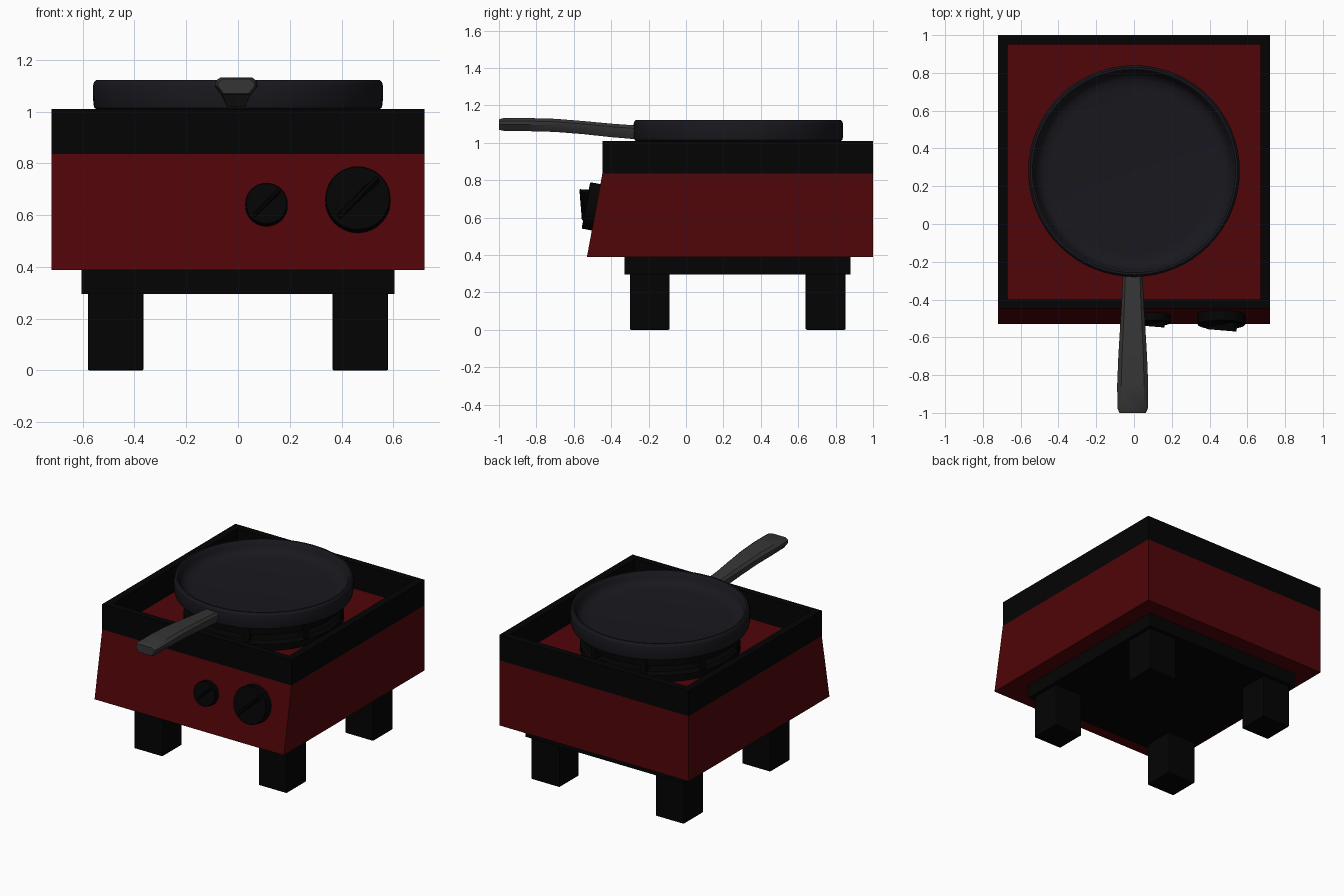
import bpy, bmesh
from math import pi, cos, sin, atan2
from mathutils import Matrix

if "Cube" in bpy.data.objects:
    bpy.data.objects.remove(bpy.data.objects["Cube"])


def material(name, rgb):
    m = bpy.data.materials.new(name)
    m.diffuse_color = (*rgb, 1)
    m.use_nodes = True
    m.node_tree.nodes["Principled BSDF"].inputs["Base Color"].default_value = m.diffuse_color
    return m


RED = material("red_enamel", (0.08, 0.0015, 0.0025))
BLACK = material("black_plastic", (0.001, 0.001, 0.001))
PAN = material("pan_metal", (0.009, 0.009, 0.013))
GRIP = material("handle_grey", (0.036, 0.036, 0.036))


def finish(name, bm, mat, bevel=0, smooth=False):
    bmesh.ops.recalc_face_normals(bm, faces=bm.faces)
    me = bpy.data.meshes.new(name)
    bm.to_mesh(me)
    bm.free()
    ob = bpy.data.objects.new(name, me)
    bpy.context.collection.objects.link(ob)
    me.materials.append(mat)
    if bevel:
        b = ob.modifiers.new("bevel", 'BEVEL')
        b.width, b.segments = bevel, 2
    if smooth:
        bpy.ops.object.select_all(action='DESELECT')
        ob.select_set(True)
        bpy.context.view_layer.objects.active = ob
        bpy.ops.object.shade_smooth_by_angle(angle=0.6)
    return ob


def loft(bm, rings, closed=False):
    """Skin a list of equally long point rings."""
    vs = [[bm.verts.new(p) for p in r] for r in rings]
    n = len(vs[0])
    pairs = list(zip(vs, vs[1:])) + ([(vs[-1], vs[0])] if closed else [])
    for a, b in pairs:
        for i in range(n):
            j = (i + 1) % n
            bm.faces.new((a[i], a[j], b[j], b[i]))
    if not closed:
        bm.faces.new(vs[0])
        bm.faces.new(vs[-1])


def rect(x0, x1, y0, y1, z):
    return [(x0, y0, z), (x1, y0, z), (x1, y1, z), (x0, y1, z)]


def circle(r, z, n, cx=0, cy=0):
    return [(cx + r * cos(2 * pi * i / n), cy + r * sin(2 * pi * i / n), z) for i in range(n)]


def box(name, x0, x1, y0, y1, z0, z1, mat, bevel=0):
    bm = bmesh.new()
    loft(bm, [rect(x0, x1, y0, y1, z0), rect(x0, x1, y0, y1, z1)])
    return finish(name, bm, mat, bevel)


def lathe(name, profile, n, cy, mat, closed=False):
    bm = bmesh.new()
    loft(bm, [circle(r, z, n, 0, cy) for r, z in profile], closed=closed)
    return finish(name, bm, mat, smooth=True)


# body with sloping front panel
bm = bmesh.new()
loft(bm, [rect(-.72, .72, -.53, 1, .388), rect(-.72, .72, -.447, 1, .836)])
finish("stove_body", bm, RED)

# raised wind guard around the top
bm = bmesh.new()
loft(bm, [rect(-.72, .72, -.447, 1, .836), rect(-.72, .72, -.447, 1, 1.01),
          rect(-.67, .67, -.40, .95, 1.01), rect(-.67, .67, -.40, .95, .836)], closed=True)
finish("top_rim", bm, BLACK)

# base plate and feet
box("base_plate", -.605, .605, -.33, .88, .295, .39, BLACK)
for s, side in ((-1, "left"), (1, "right")):
    for y, end in ((-.30, "front"), (.64, "back")):
        cx = s * .4725
        box(f"{end}_{side}_foot", cx - .1075, cx + .1075, y, y + .213, 0, .30, BLACK, .006)

# burner: base ring, radial supports and upper ring
CY = .28
lathe("burner_base", [(.50, .834), (.50, .88), (.48, .90), (.40, .90), (.40, .834)],
      48, CY, BLACK, closed=True)
lathe("burner_ring", [(.49, .94), (.49, 1.005), (.42, 1.005), (.42, .94)],
      48, CY, BLACK, closed=True)
lathe("burner_head", [(.20, .834), (.20, .92), (.17, .95)], 32, CY, BLACK)
for i in range(8):
    ob = box(f"burner_support_{i + 1}", .16, .495, -.02, .02, .87, 1.0, BLACK)
    ob.matrix_world = Matrix.Translation((0, CY, 0)) @ Matrix.Rotation(pi / 8 + i * pi / 4, 4, 'Z')

# frying pan
lathe("frying_pan", [(.545, 1.008), (.555, 1.014), (.559, 1.03), (.56, 1.10), (.556, 1.114),
                     (.549, 1.121), (.538, 1.121), (.531, 1.114), (.524, 1.085), (.51, 1.06),
                     (.485, 1.043), (.44, 1.036)], 64, CY, PAN)

# handle: faceted section swept along a gentle rise
SECTION = [(-.74, 1), (.74, 1), (1, .55), (1, 0), (.68, -1), (-.68, -1), (-1, 0), (-1, .55)]
PATH = [(-.26, 1.055, .052, .037), (-.40, 1.066, .058, .036), (-.55, 1.081, .067, .035),
        (-.70, 1.093, .076, .035), (-.85, 1.097, .082, .035), (-.975, 1.098, .081, .034),
        (-1.0, 1.097, .070, .028)]
bm = bmesh.new()
loft(bm, [[(-.007 + u * w, y, z + v * h) for u, v in SECTION] for y, z, w, h in PATH])
finish("pan_handle", bm, GRIP, smooth=True)

# control knobs with diagonal wedge grips, set on the sloping panel
TILT = Matrix.Rotation(atan2(.45, .083), 4, 'X')
for name, x, z, r, d in (("small_knob", .11, .637, .082, .042), ("large_knob", .463, .655, .126, .055)):
    y = -.53 + (z - .39) / .45 * .083
    place = Matrix.Translation((x, y, z)) @ TILT
    bm = bmesh.new()
    loft(bm, [circle(r, -.01, 40), circle(r, d - .004, 40), circle(r - .004, d, 40)])
    finish(name, bm, BLACK, smooth=True).matrix_world = place
    bm = bmesh.new()
    a, w, t = r * .84, r * .13, r * .05
    loft(bm, [[(-a, -w, d - .01), (-a, w, d - .01), (-a, t, d + r * .06), (-a, -t, d + r * .06)],
              [(a, -w, d - .01), (a, w, d - .01), (a, t, d + r * .38), (a, -t, d + r * .38)]])
    finish(name + "_grip", bm, BLACK).matrix_world = place @ Matrix.Rotation(pi / 4, 4, 'Z')
